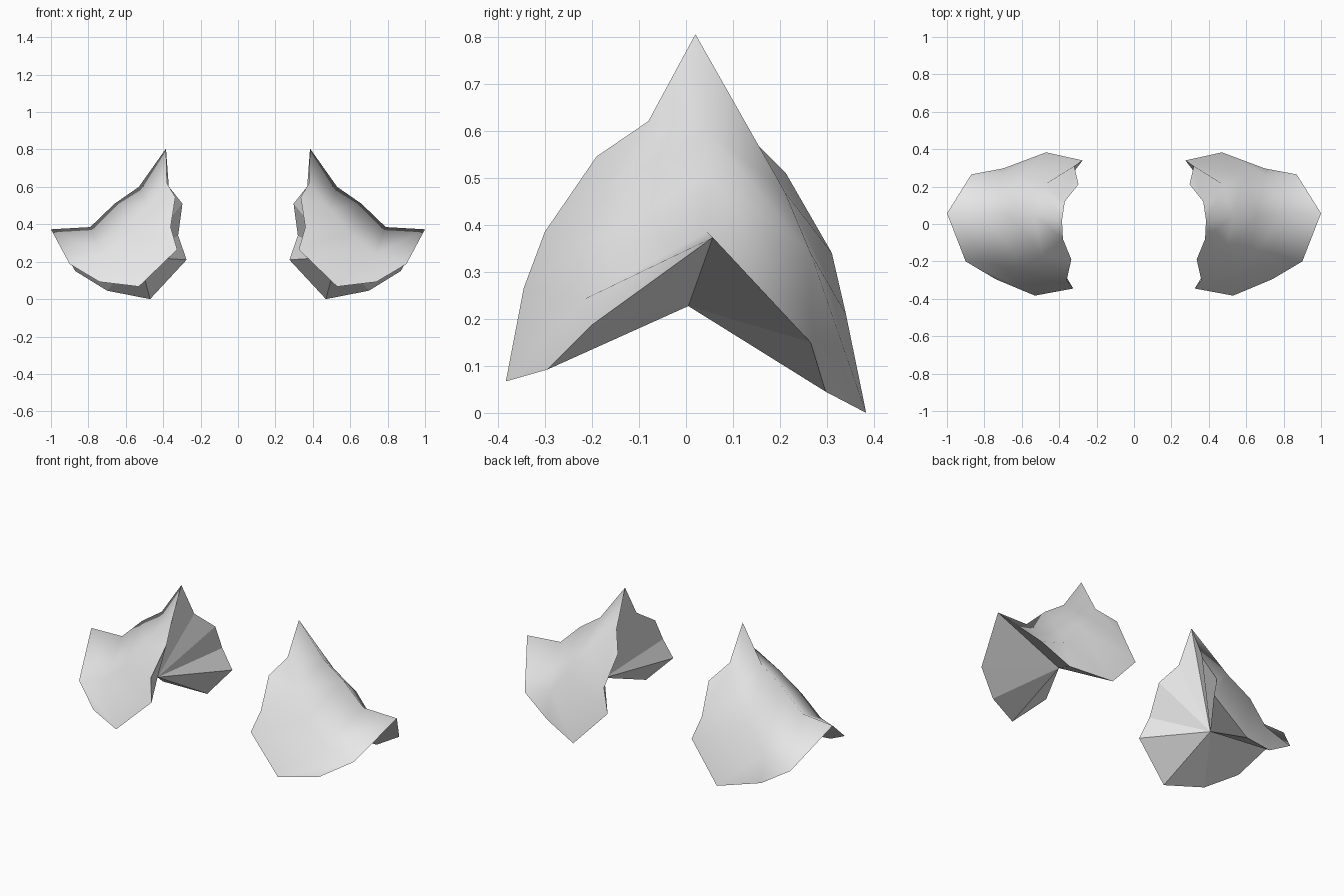
import bpy
import bmesh

cube = bpy.data.objects.get("Cube")
if cube:
    bpy.data.objects.remove(cube, do_unlink=True)

# Single plain grey
grey = bpy.data.materials.new("light_grey")
grey.use_nodes = True
color = (0.8, 0.8, 0.8, 1.0)
grey.diffuse_color = color
grey.node_tree.nodes["Principled BSDF"].inputs["Base Color"].default_value = color

# Cross-sections of the outer shell, front to back; each runs inner edge to outer edge
ROWS = [
    [(0.335, -0.19, 0.545), (0.36, -0.30, 0.385), (0.325, -0.345, 0.265),
     (0.53, -0.383, 0.067), (0.74, -0.295, 0.092)],
    [(0.38, -0.08, 0.62), (0.49, -0.17, 0.48), (0.60, -0.225, 0.35),
     (0.73, -0.22, 0.24), (0.90, -0.20, 0.187)],
    [(0.385, 0.02, 0.805), (0.53, 0.045, 0.60), (0.66, 0.045, 0.51),
     (0.79, 0.045, 0.385), (1.0, 0.057, 0.373)],
    [(0.37, 0.12, 0.602), (0.48, 0.21, 0.47), (0.59, 0.265, 0.34),
     (0.70, 0.265, 0.205), (0.87, 0.265, 0.15)],
    [(0.297, 0.212, 0.51), (0.32, 0.31, 0.34), (0.275, 0.34, 0.21),
     (0.47, 0.383, 0.0), (0.70, 0.297, 0.045)],
]
HOLLOW = (0.53, 0.005, 0.227)  # point where the underside facets meet


def build_pad(name, side):
    bm = bmesh.new()
    grid = [[bm.verts.new((side * x, y, z)) for x, y, z in row] for row in ROWS]
    # Smooth outer shell
    for a, b in zip(grid, grid[1:]):
        for i in range(4):
            bm.faces.new((a[i], a[i + 1], b[i + 1], b[i])).smooth = True
    # Flat underside facets fanning in from the rim
    rim = [e for e in bm.edges if e.is_boundary]
    centre = bm.verts.new((side * HOLLOW[0], HOLLOW[1], HOLLOW[2]))
    for e in rim:
        e.smooth = False
        bm.faces.new((e.verts[0], e.verts[1], centre)).smooth = False
    # Consistent outward normals
    bmesh.ops.recalc_face_normals(bm, faces=bm.faces[:])
    if bm.calc_volume(signed=True) < 0:
        bmesh.ops.reverse_faces(bm, faces=bm.faces[:])
    mesh = bpy.data.meshes.new(name)
    bm.to_mesh(mesh)
    bm.free()
    mesh.materials.append(grey)
    obj = bpy.data.objects.new(name, mesh)
    bpy.context.collection.objects.link(obj)


build_pad("left_shoulder_pad", 1)
build_pad("right_shoulder_pad", -1)
